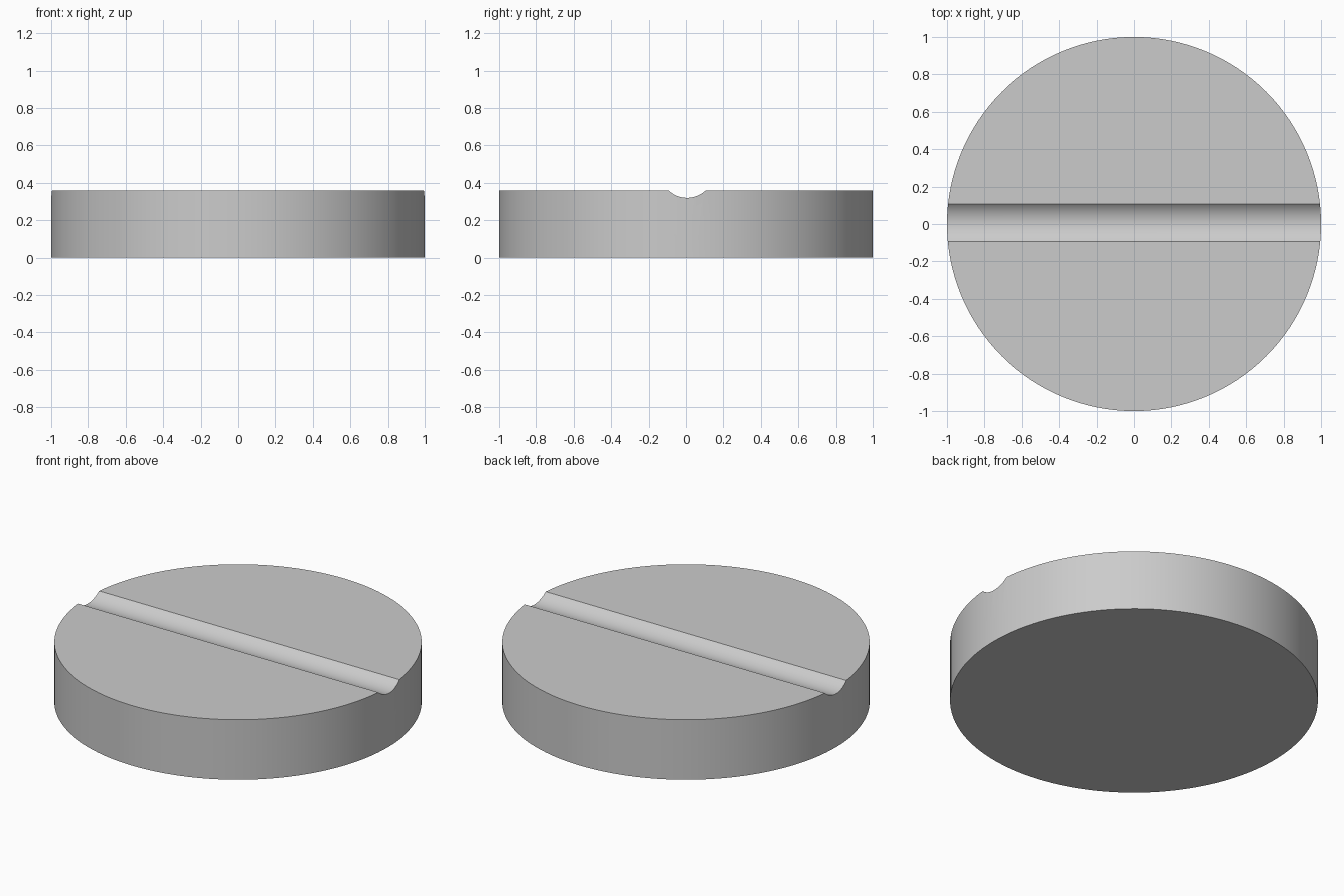
import bpy, math

if "Cube" in bpy.data.objects:
    bpy.data.objects.remove(bpy.data.objects["Cube"])

R, H = 1.0, 0.36             # disc radius and height
HALF, DEPTH, OFF = 0.10, 0.04, 0.006   # groove half-width, depth, y offset
GR = (HALF**2 + DEPTH**2) / (2 * DEPTH)  # groove radius

# round disc
bpy.ops.mesh.primitive_cylinder_add(vertices=128, radius=R, depth=H, location=(0, 0, H / 2))
disc = bpy.context.object
disc.name = "grooved_disc"

# round bar that cuts the shallow groove along x
bpy.ops.mesh.primitive_cylinder_add(vertices=96, radius=GR, depth=3,
                                    location=(0, OFF, H - DEPTH + GR),
                                    rotation=(0, math.pi / 2, 0))
cutter = bpy.context.object
cutter.name = "groove_cutter"

mod = disc.modifiers.new("groove", 'BOOLEAN')
mod.operation = 'DIFFERENCE'
mod.solver = 'EXACT'
mod.object = cutter
bpy.context.view_layer.objects.active = disc
bpy.ops.object.modifier_apply(modifier=mod.name)
bpy.data.objects.remove(cutter)

# smooth walls, crisp rims
bpy.ops.object.select_all(action='DESELECT')
disc.select_set(True)
bpy.ops.object.shade_smooth_by_angle(angle=math.radians(25))
